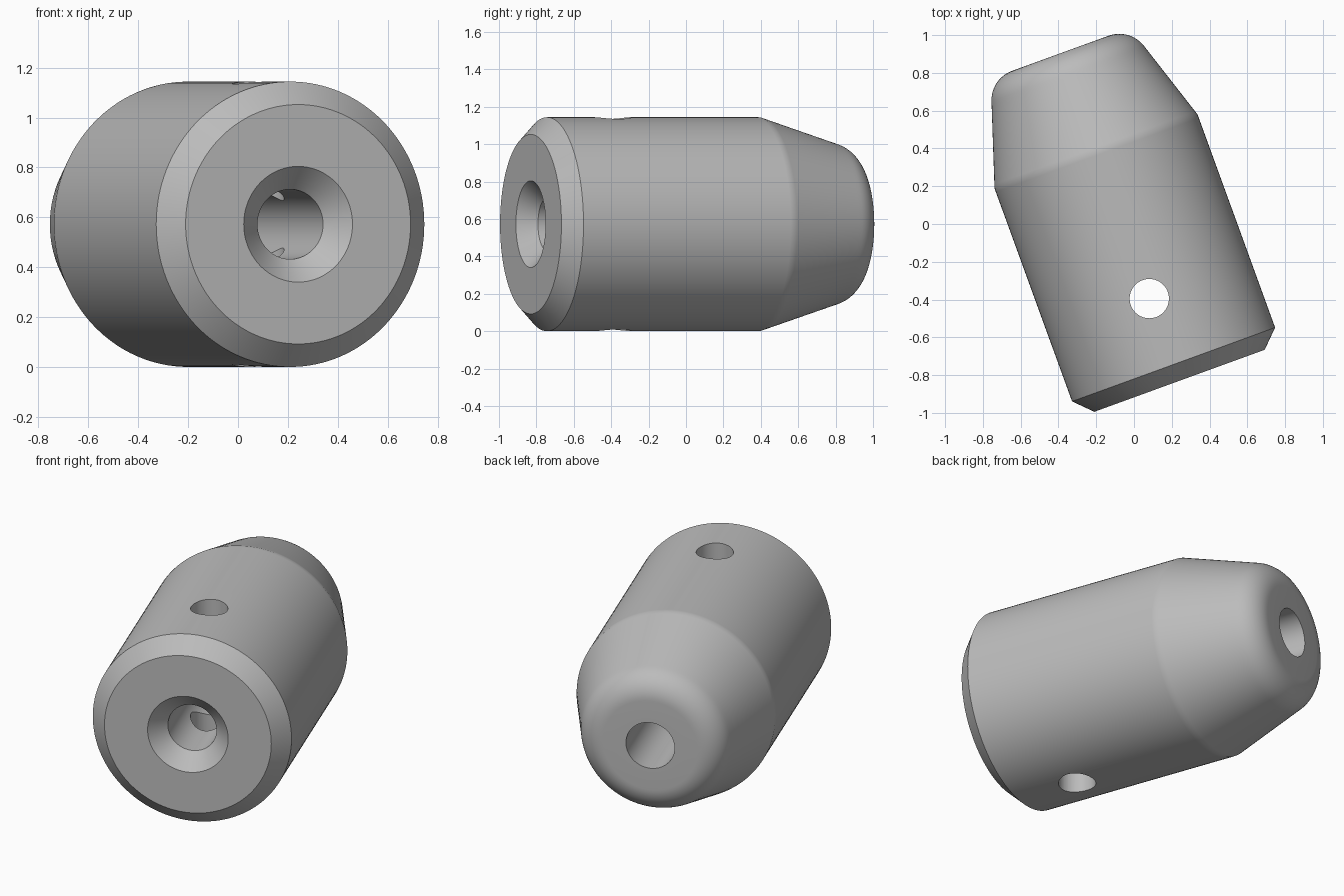
import bpy
import bmesh
from math import sin, cos, tan, radians, pi
from mathutils import Matrix, Vector

cube = bpy.data.objects.get("Cube")
if cube:
    bpy.data.objects.remove(cube, do_unlink=True)

SEGMENTS = 128
RADIUS, LENGTH = 0.572, 1.845
BORE, CHAMFER = 0.14, 0.092
TAPER_START, TAPER = 1.292, radians(18)
FILLET = 0.166
FRONT = Vector((0.241, -0.83, RADIUS))

# Single grey material
grey = bpy.data.materials.new("grey metal")
grey.use_nodes = True
colour = (0.5, 0.5, 0.5, 1)
grey.diffuse_color = colour
grey.node_tree.nodes["Principled BSDF"].inputs["Base Color"].default_value = colour


def cone_radius(y):
    return RADIUS - (y - TAPER_START) * tan(TAPER)


def finish(bm, name):
    bmesh.ops.recalc_face_normals(bm, faces=bm.faces)
    mesh = bpy.data.meshes.new(name)
    bm.to_mesh(mesh)
    bm.free()
    mesh.materials.append(grey)
    obj = bpy.data.objects.new(name, mesh)
    bpy.context.collection.objects.link(obj)
    return obj


# Half section: countersunk bore, chamfered front, cylinder, taper, rounded nose
flat = cone_radius(LENGTH) - FILLET * tan((pi / 2 - TAPER) / 2)
nose = []
for i in range(13):
    a = TAPER + (pi / 2 - TAPER) * i / 12
    nose.append((flat + FILLET * cos(a), LENGTH - FILLET + FILLET * sin(a)))
taper_end = nose[0][1] - 0.02
profile = [
    (BORE, CHAMFER), (BORE + CHAMFER, 0), (RADIUS - CHAMFER, 0), (RADIUS, CHAMFER),
    (RADIUS, TAPER_START - 0.02), (RADIUS, TAPER_START),
    (cone_radius(TAPER_START + 0.02), TAPER_START + 0.02),
    (cone_radius(taper_end), taper_end),
    *nose, (BORE, LENGTH),
]

# Revolved body
bm = bmesh.new()
verts = [bm.verts.new((r, y, 0)) for r, y in profile]
edges = [bm.edges.new((v, verts[i - 1])) for i, v in enumerate(verts)]
bmesh.ops.spin(bm, geom=verts + edges, cent=(0, 0, 0), axis=(0, 1, 0),
               angle=2 * pi, steps=SEGMENTS, use_merge=True)
bmesh.ops.remove_doubles(bm, verts=bm.verts, dist=0.0001)
bm.transform(Matrix.Translation(FRONT) @ Matrix.Rotation(radians(20), 4, "Z"))
body = finish(bm, "bored_body")

# Vertical cross hole through the axis
bm = bmesh.new()
bmesh.ops.create_cone(bm, cap_ends=True, segments=64, radius1=0.104, radius2=0.104,
                      depth=2, matrix=Matrix.Translation((0.081, -0.395, RADIUS)))
cutter = finish(bm, "cross_hole_cutter")
cutter.hide_render = True

cut = body.modifiers.new("cross hole", "BOOLEAN")
cut.operation = "DIFFERENCE"
cut.solver = "EXACT"
cut.object = cutter
bpy.context.view_layer.objects.active = body
body.select_set(True)
bpy.ops.object.modifier_apply(modifier=cut.name)
bpy.data.objects.remove(cutter, do_unlink=True)
bpy.ops.object.shade_smooth_by_angle(angle=radians(30))
